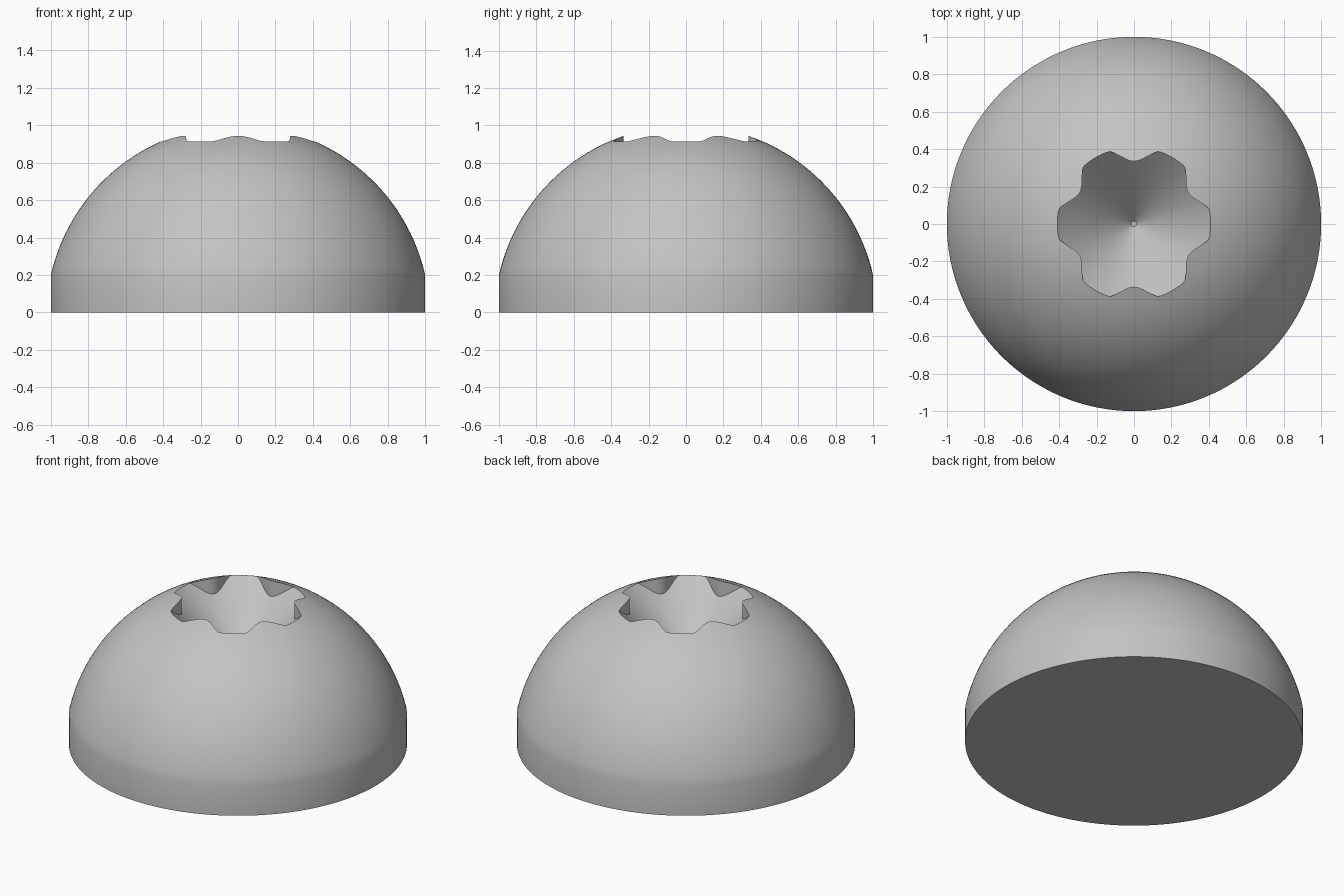
import bpy, bmesh, math

cube = bpy.data.objects.get("Cube")
if cube:
    bpy.data.objects.remove(cube, do_unlink=True)

SEGMENTS = 180
DOME_RADIUS = 1.025      # sphere whose cap reaches z = 1
RIM_HEIGHT = 0.2
TIP_RADIUS = 0.41        # where the conical floor meets the dome


def dome_z(r):
    return 1 - DOME_RADIUS + math.sqrt(DOME_RADIUS ** 2 - r * r)


def floor_z(r):
    return dome_z(TIP_RADIUS) - (TIP_RADIUS - r)


def lobe_radius(a):
    # Six-lobed outline, trimmed by the conical floor
    return min(TIP_RADIUS, 0.39 + 0.055 * math.cos(6 * a))


bm = bmesh.new()
angles = [2 * math.pi * i / SEGMENTS for i in range(SEGMENTS)]


def ring(radius, height):
    verts = []
    for a in angles:
        r = radius(a)
        verts.append(bm.verts.new((r * math.cos(a), r * math.sin(a), height(r))))
    return verts


def round_ring(r, z):
    return ring(lambda a: r, lambda _: z)


# Side wall and dome
rings = [round_ring(1, 0), round_ring(1, RIM_HEIGHT)]
start = math.asin(1 / DOME_RADIUS)
end = math.asin(0.43 / DOME_RADIUS)
STEPS = 24
for i in range(1, STEPS + 1):
    r = DOME_RADIUS * math.sin(start + (end - start) * i / STEPS)
    rings.append(round_ring(r, dome_z(r)))

# Lobed rim, upright recess walls and conical floor
rings.append(ring(lobe_radius, dome_z))
rings.append(ring(lobe_radius, floor_z))
for r in (0.32, 0.2, 0.1, 0.015):
    rings.append(round_ring(r, floor_z(r)))

for low, high in zip(rings, rings[1:]):
    for i in range(SEGMENTS):
        j = (i + 1) % SEGMENTS
        bm.faces.new((low[i], low[j], high[j], high[i]))

# Flat underside and small flat at the recess centre
bm.faces.new(list(reversed(rings[0])))
bm.faces.new(rings[-1])

bmesh.ops.remove_doubles(bm, verts=bm.verts, dist=0.0002)
bmesh.ops.recalc_face_normals(bm, faces=bm.faces)
mesh = bpy.data.meshes.new("screw_head")
bm.to_mesh(mesh)
bm.free()

head = bpy.data.objects.new("screw_head", mesh)
bpy.context.collection.objects.link(head)

# Plain grey metal
grey = bpy.data.materials.new("grey_metal")
grey.use_nodes = True
colour = (0.55, 0.55, 0.55, 1)
grey.diffuse_color = colour
grey.node_tree.nodes["Principled BSDF"].inputs["Base Color"].default_value = colour
mesh.materials.append(grey)

bpy.ops.object.select_all(action="DESELECT")
head.select_set(True)
bpy.context.view_layer.objects.active = head
bpy.ops.object.shade_smooth_by_angle(angle=math.radians(30))
